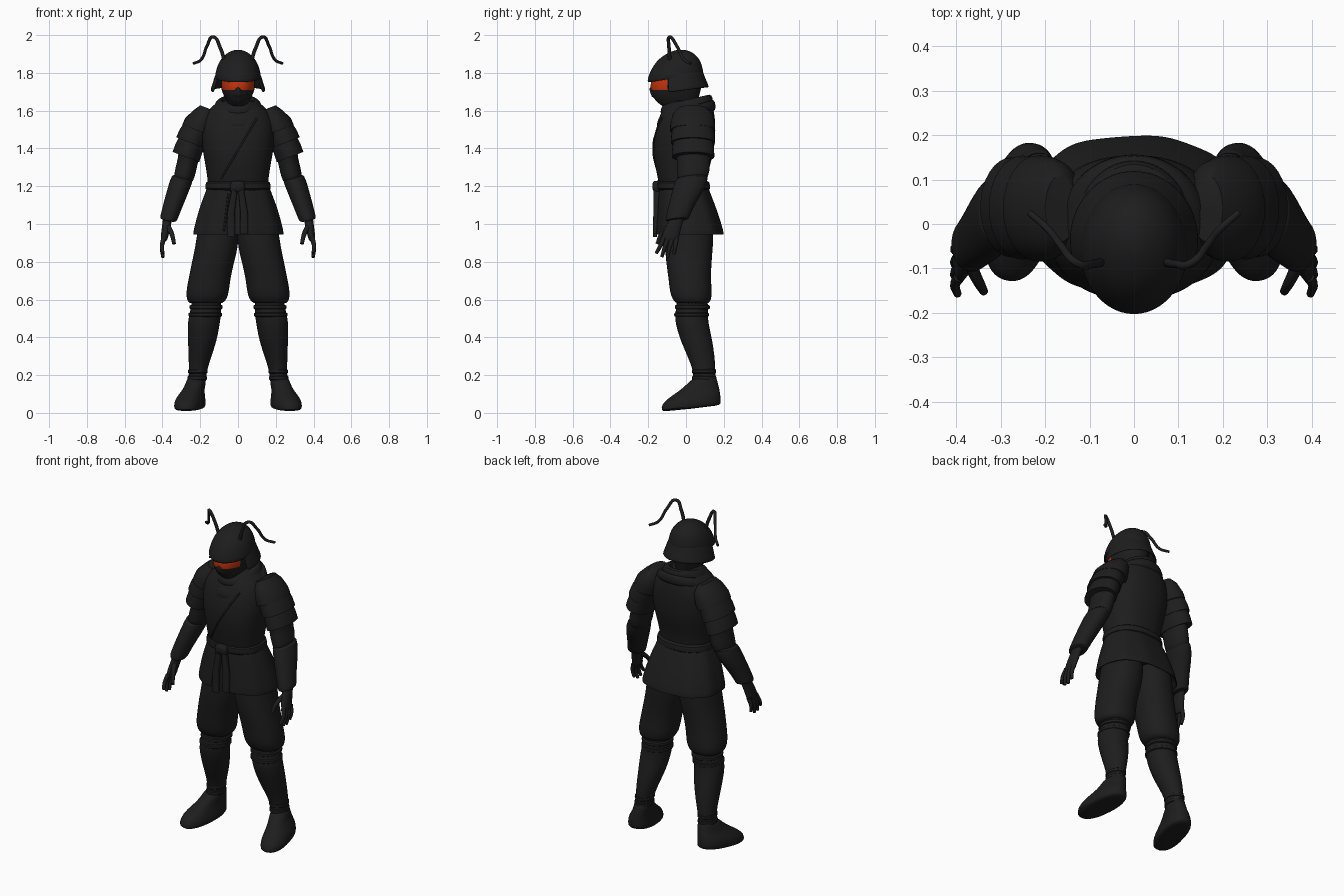
import bpy, bmesh, math
from mathutils import Vector
from mathutils.bvhtree import BVHTree


def material(name, rgb):
    m = bpy.data.materials.new(name)
    m.diffuse_color = (*rgb, 1)
    return m


CLOTH = material("black cloth", (0.0125, 0.0125, 0.0125))
RED = material("red visor", (0.55, 0.035, 0.004))


def loft(name, rings, n=28, sx=0, sy=0, p=2.0, ripple=0, rot=0, sub=1,
         mirror=False, keep=None, red=None):
    """Skin horizontal slices given as (z, x0, x1, y0, y1); sx, sy tilt them."""
    bm = bmesh.new()
    loops = []
    for z, x0, x1, y0, y1 in rings:
        cx, cy, rx, ry = (x0 + x1) / 2, (y0 + y1) / 2, (x1 - x0) / 2, (y1 - y0) / 2
        loop = []
        for i in range(n):
            a = 2 * math.pi * i / n
            c, s = math.cos(a), math.sin(a)
            k = 1 + ripple * math.cos(9 * a)
            dx = k * rx * math.copysign(abs(c) ** (2 / p), c)
            dy = k * ry * math.copysign(abs(s) ** (2 / p), s)
            dx, dy = (dx * math.cos(rot) - dy * math.sin(rot),
                      dx * math.sin(rot) + dy * math.cos(rot))
            loop.append(bm.verts.new((cx + dx, cy + dy, z + sx * dx + sy * dy)))
        loops.append(loop)
    for a, b in zip(loops, loops[1:]):
        for i in range(n):
            j = (i + 1) % n
            bm.faces.new((a[i], a[j], b[j], b[i]))
    if keep is None:
        bm.faces.new(loops[0])
        bm.faces.new(loops[-1])
    bm.normal_update()
    if keep:
        drop = [f for f in bm.faces if not keep(f.calc_center_median())]
        bmesh.ops.delete(bm, geom=drop, context='FACES')
    bmesh.ops.recalc_face_normals(bm, faces=bm.faces)
    if red:
        for f in bm.faces:
            f.material_index = int(red(f.calc_center_median()))
    me = bpy.data.meshes.new(name)
    bm.to_mesh(me)
    bm.free()
    me.materials.append(CLOTH)
    if red:
        me.materials.append(RED)
    me.shade_smooth()
    me.set_sharp_from_angle(angle=math.radians(50))
    ob = bpy.data.objects.new(name, me)
    bpy.context.collection.objects.link(ob)
    if mirror:
        ob.modifiers.new("mirror", 'MIRROR').use_mirror_merge = False
    if keep:
        ob.modifiers.new("thickness", 'SOLIDIFY').thickness = 0.012
    if sub:
        m = ob.modifiers.new("smooth", 'SUBSURF')
        m.levels = m.render_levels = sub
    return ob


def sym(z, x, y0, y1):
    return (z, -x, x, y0, y1)


def tube(name, pts, r, tip=1.0):
    """Round rod through points, thinning towards the tip."""
    cu = bpy.data.curves.new(name, 'CURVE')
    cu.dimensions = '3D'
    cu.bevel_depth, cu.bevel_resolution, cu.resolution_u = r, 3, 6
    cu.use_fill_caps = True
    cu.materials.append(CLOTH)
    sp = cu.splines.new('BEZIER')
    sp.bezier_points.add(len(pts) - 1)
    for i, (b, q) in enumerate(zip(sp.bezier_points, pts)):
        b.co = q
        b.handle_left_type = b.handle_right_type = 'AUTO'
        b.radius = 1 + (tip - 1) * i / (len(pts) - 1)
    ob = bpy.data.objects.new(name, cu)
    bpy.context.collection.objects.link(ob)


# Jacket body
torso = loft("jacket", [
    sym(1.18, .16, -.14, .115), sym(1.22, .16, -.145, .11), sym(1.28, .167, -.158, .118),
    sym(1.36, .182, -.172, .143), sym(1.44, .195, -.172, .155), sym(1.52, .198, -.155, .156),
    sym(1.58, .18, -.138, .152), sym(1.63, .13, -.11, .14), sym(1.66, .09, -.08, .12)],
    n=36, p=2.3)

# Draped cowl around the neck
loft("cowl", [sym(1.545, .15, -.155, .155), sym(1.565, .172, -.158, .158),
              sym(1.60, .158, -.148, .155), sym(1.625, .128, -.14, .145)], sy=.3, n=36)
loft("cowl_fold", [sym(1.60, .12, -.13, .14), sym(1.62, .132, -.138, .145),
                   sym(1.655, .112, -.13, .138), sym(1.665, .085, -.10, .11),
                   sym(1.63, .07, -.08, .09)], sy=.22, n=36)

# Jacket skirt with a hollow hem
skirt = loft("jacket_skirt", [
    sym(1.23, .155, -.13, .105), sym(1.19, .165, -.142, .118), sym(1.11, .198, -.147, .15),
    sym(1.03, .222, -.152, .178), sym(.965, .238, -.156, .197), sym(.94, .241, -.157, .201),
    sym(.942, .23, -.147, .19), sym(1.04, .20, -.13, .16)], n=54, p=2.4, ripple=.012)

# Belt, knot and hanging ends
loft("belt", [sym(1.175, .16, -.14, .115), sym(1.18, .176, -.154, .13),
              sym(1.225, .172, -.156, .127), sym(1.23, .155, -.14, .11)], n=36, p=2.3)
loft("belt_knot", [(1.165, -.04, .03, -.165, -.13), (1.18, -.045, .038, -.178, -.13),
                   (1.215, -.042, .038, -.18, -.13), (1.23, -.03, .028, -.17, -.13)], p=3)
for x, low in ((-.037, .93), (.032, .95)):
    loft("belt_end", [(low, x - .022, x + .022, -.175, -.155), (1.06, x - .02, x + .02, -.173, -.14),
                      (1.18, x * .5 - .015, x * .5 + .015, -.172, -.135)], n=16, p=4, sub=0)

# Wrapped lapel and skirt overlap seams laid on the cloth
for name, ob, ends in (("lapel_edge", torso, ((.10, 1.56), (-.09, 1.24))),
                       ("skirt_overlap", skirt, ((-.05, 1.16), (-.075, .96)))):
    bm = bmesh.new()
    bm.from_mesh(ob.data)
    tree = BVHTree.FromBMesh(bm)
    pts = []
    for i in range(9):
        x, z = (a + (b - a) * i / 8 for a, b in zip(*ends))
        hit = tree.ray_cast(Vector((x, -1, z)), Vector((0, 1, 0)))[0]
        if hit:
            pts.append(hit)
    bm.free()
    tube(name, pts, .005)

# Sleeves, forearm guards and layered shoulder plates
loft("sleeve", [
    (1.60, .09, .20, -.05, .12), (1.54, .12, .25, -.07, .143), (1.46, .165, .29, -.068, .143),
    (1.38, .20, .315, -.06, .14), (1.33, .215, .318, -.045, .125), (1.29, .222, .33, -.05, .128),
    (1.26, .232, .335, -.045, .118), (1.22, .245, .345, -.05, .11)], sx=.3, mirror=True)
loft("forearm_guard", [
    (1.25, .245, .335, -.035, .10), (1.25, .235, .35, -.055, .12), (1.19, .257, .37, -.072, .108),
    (1.11, .29, .392, -.092, .055), (1.04, .318, .41, -.108, .02), (1.02, .325, .414, -.11, .015),
    (1.02, .342, .40, -.09, 0)], sx=.2, sy=.1, mirror=True)
for i, plate in enumerate((
        ((1.615, .13, .20, -.04, .11), (1.58, .115, .235, -.07, .142),
         (1.53, .12, .28, -.083, .153), (1.495, .135, .295, -.085, .155)),
        ((1.51, .15, .285, -.07, .145), (1.47, .16, .31, -.078, .152), (1.43, .175, .327, -.08, .154)),
        ((1.45, .17, .305, -.065, .14), (1.40, .19, .33, -.073, .149), (1.355, .205, .346, -.075, .15)))):
    loft("shoulder_plate_%d" % (i + 1), plate, n=32, sx=.38, sub=0, mirror=True)

# Hands
loft("palm", [(1.06, .34, .395, -.08, 0), (1.01, .352, .40, -.095, -.015),
              (.97, .358, .405, -.118, -.028), (.93, .37, .41, -.132, -.036),
              (.905, .378, .408, -.13, -.042)], n=16, mirror=True)
for s in (1, -1):
    for k, (y0, y1, tip) in enumerate(((-.118, -.158, .845), (-.095, -.128, .825),
                                       (-.073, -.098, .822), (-.05, -.064, .84))):
        tube("finger_%d" % (k + 1), [(s * .393, y0, .925), (s * .403, (y0 + y1) / 2, .88),
                                     (s * .397, y1, tip)], .0135, .65)
    tube("thumb", [(s * .37, -.09, .985), (s * .35, -.13, .945), (s * .338, -.152, .895)], .015, .65)
    # Helmet antennae
    tube("antenna", [(s * .07, -.085, 1.86), (s * .095, -.09, 1.935), (s * .13, -.087, 1.99),
                     (s * .163, -.05, 1.945), (s * .195, -.01, 1.87), (s * .235, .025, 1.85)], .010, .75)

# Baggy trousers
loft("trousers", [
    (1.05, .0, .19, -.10, .13), (.97, -.004, .215, -.11, .148), (.88, -.002, .226, -.112, .143),
    (.80, .02, .244, -.106, .136), (.72, .038, .26, -.094, .132), (.66, .046, .272, -.088, .136),
    (.62, .052, .275, -.08, .137), (.59, .068, .268, -.064, .13), (.575, .09, .25, -.045, .115)],
    p=2.2, mirror=True)

# Wrapped shins with bands
loft("shin", [
    (.62, .09, .245, -.05, .115), (.55, .087, .25, -.053, .12), (.50, .092, .264, -.06, .115),
    (.45, .10, .267, -.05, .125), (.38, .113, .265, -.028, .14), (.30, .14, .262, .008, .152),
    (.23, .163, .26, .036, .156), (.18, .17, .262, .04, .156), (.10, .175, .265, .03, .16)], mirror=True)
for z, x0, x1, y0, y1 in ((.56, .08, .258, -.06, .128), (.52, .083, .264, -.064, .123),
                          (.22, .16, .266, .03, .161), (.185, .162, .268, .03, .162)):
    loft("shin_band", [(z - .014, x0 + .01, x1 - .01, y0 + .01, y1 - .01), (z - .01, x0, x1, y0, y1),
                       (z + .01, x0, x1, y0, y1), (z + .014, x0 + .01, x1 - .01, y0 + .01, y1 - .01)],
         mirror=True)

# Shoes, toes turned outwards
loft("shoe", [
    (.022, .185, .322, -.122, .178), (.03, .178, .332, -.133, .186), (.06, .178, .332, -.132, .186),
    (.09, .182, .318, -.10, .183), (.12, .182, .292, -.05, .177), (.155, .175, .275, .0, .168),
    (.195, .172, .266, .035, .16)], sy=.11, rot=.2, p=2.3, mirror=True)

# Masked face with the red eye opening
loft("masked_head", [
    sym(1.58, .065, -.07, .07), sym(1.625, .045, -.125, .06), sym(1.65, .062, -.162, .065),
    sym(1.68, .076, -.178, .07), sym(1.712, .088, -.187, .08), sym(1.735, .09, -.188, .08),
    sym(1.765, .09, -.185, .08), sym(1.80, .09, -.17, .08)], n=40, p=2.2,
    red=lambda c: 1.712 < c.z < 1.765 and c.y < -.105)
loft("nose_guard", [sym(1.66, .04, -.176, -.1), sym(1.69, .038, -.19, -.1),
                    sym(1.715, .022, -.195, -.12), sym(1.725, .01, -.192, -.14)], n=16)

# Helmet bowl with raised rim and flared neck guard
loft("helmet_bowl", [
    sym(1.775, .105, -.185, .075), sym(1.768, .12, -.203, .09), sym(1.785, .122, -.204, .091),
    sym(1.80, .119, -.20, .089), sym(1.84, .109, -.184, .079), sym(1.875, .089, -.158, .057),
    sym(1.90, .063, -.125, .03), sym(1.915, .036, -.09, 0), sym(1.921, .012, -.06, -.035)],
    n=40, sy=.15)
loft("neck_guard", [sym(1.81, .113, -.18, .083), sym(1.77, .127, -.185, .096),
                    sym(1.73, .139, -.19, .112), sym(1.705, .148, -.195, .123)],
     n=48, sy=.13, keep=lambda c: c.y > -.10)
